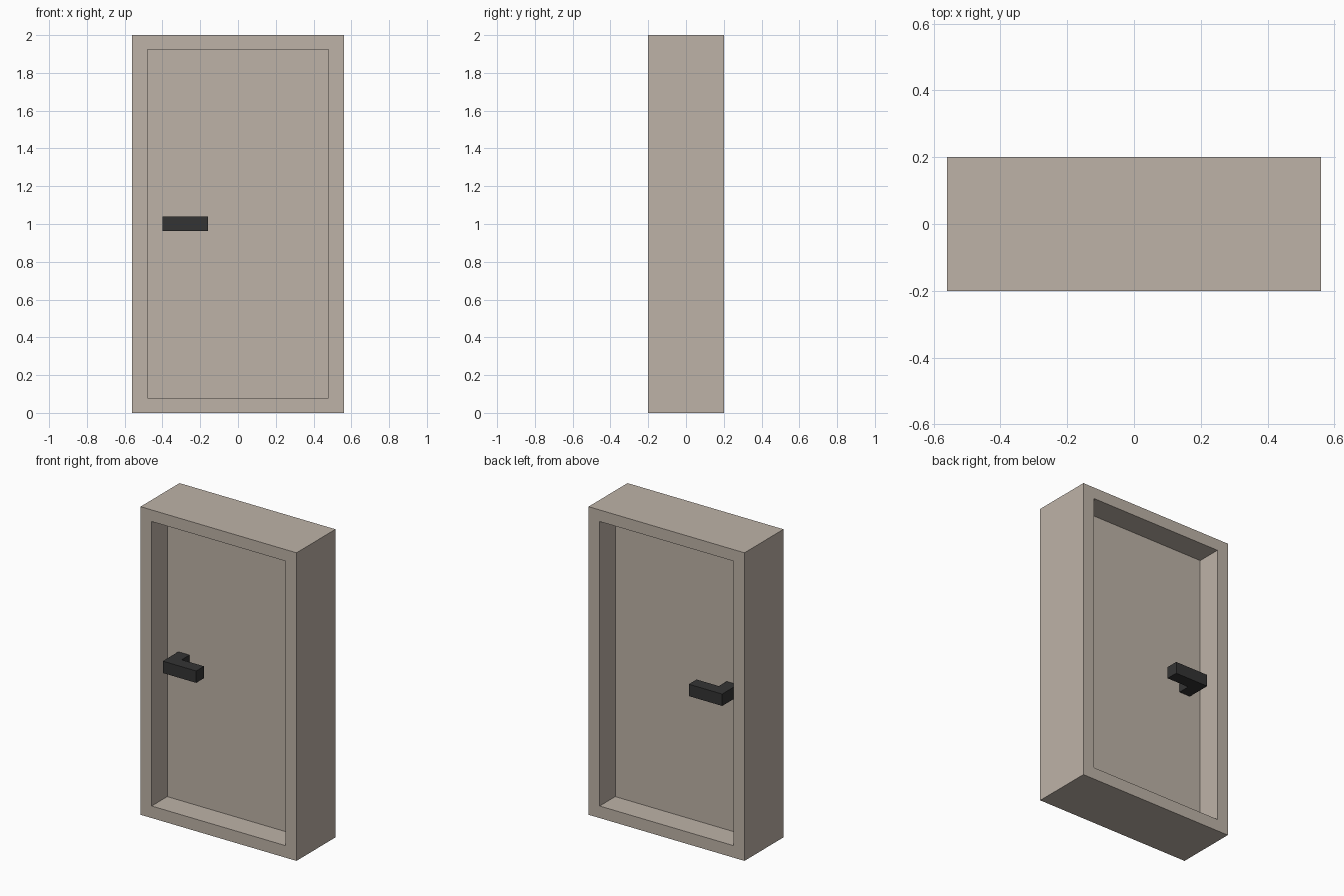
import bpy
import bmesh

cube = bpy.data.objects.get("Cube")
if cube:
    bpy.data.objects.remove(cube, do_unlink=True)


def make_material(name, rgb):
    mat = bpy.data.materials.new(name)
    mat.use_nodes = True
    mat.diffuse_color = (*rgb, 1)
    bsdf = mat.node_tree.nodes["Principled BSDF"]
    bsdf.inputs["Base Color"].default_value = (*rgb, 1)
    bsdf.inputs["Roughness"].default_value = 0.7
    return mat


beige = make_material("warm beige", (0.515, 0.45, 0.388))
black = make_material("charcoal black", (0.034, 0.034, 0.034))


def finish(name, bm, mat):
    bmesh.ops.recalc_face_normals(bm, faces=bm.faces)
    mesh = bpy.data.meshes.new(name)
    bm.to_mesh(mesh)
    bm.free()
    mesh.materials.append(mat)
    obj = bpy.data.objects.new(name, mesh)
    bpy.context.collection.objects.link(obj)
    return obj


def extrude_profile(name, points, offset, mat):
    """Close a flat outline into a face and push it out into a solid."""
    bm = bmesh.new()
    face = bm.faces.new([bm.verts.new(p) for p in points])
    ext = bmesh.ops.extrude_face_region(bm, geom=[face], use_keep_orig=True)
    moved = [g for g in ext["geom"] if isinstance(g, bmesh.types.BMVert)]
    bmesh.ops.translate(bm, verts=moved, vec=offset)
    return finish(name, bm, mat)


def rectangle(half_x, z0, z1, y):
    return [(-half_x, y, z0), (half_x, y, z0), (half_x, y, z1), (-half_x, y, z1)]


OUTER = (0.56, 0.0, 2.0)       # half width, bottom, top
OPENING = (0.48, 0.078, 1.925)
DEPTH, PANEL = 0.2, 0.04       # half depths of frame and door leaf

# Door frame: four rectangular loops joined into a hollow ring
bm = bmesh.new()
loops = [[bm.verts.new(p) for p in rectangle(*size, y)]
         for size, y in ((OUTER, -DEPTH), (OPENING, -DEPTH),
                         (OPENING, DEPTH), (OUTER, DEPTH))]
for i, a in enumerate(loops):
    b = loops[(i + 1) % 4]
    for j in range(4):
        k = (j + 1) % 4
        bm.faces.new((a[j], a[k], b[k], b[j]))
finish("door_frame", bm, beige)

# Door leaf, recessed on both sides
extrude_profile("door_panel", rectangle(*OPENING, -PANEL), (0, 2 * PANEL, 0), beige)

# L-shaped lever handles, one on each side
for name, side in (("front_handle", -1), ("back_handle", 1)):
    outline = [(-0.40, PANEL), (-0.40, 0.2), (-0.16, 0.2),
               (-0.16, 0.12), (-0.32, 0.12), (-0.32, PANEL)]
    extrude_profile(name, [(x, side * y, 0.963) for x, y in outline],
                    (0, 0, 0.077), black)
